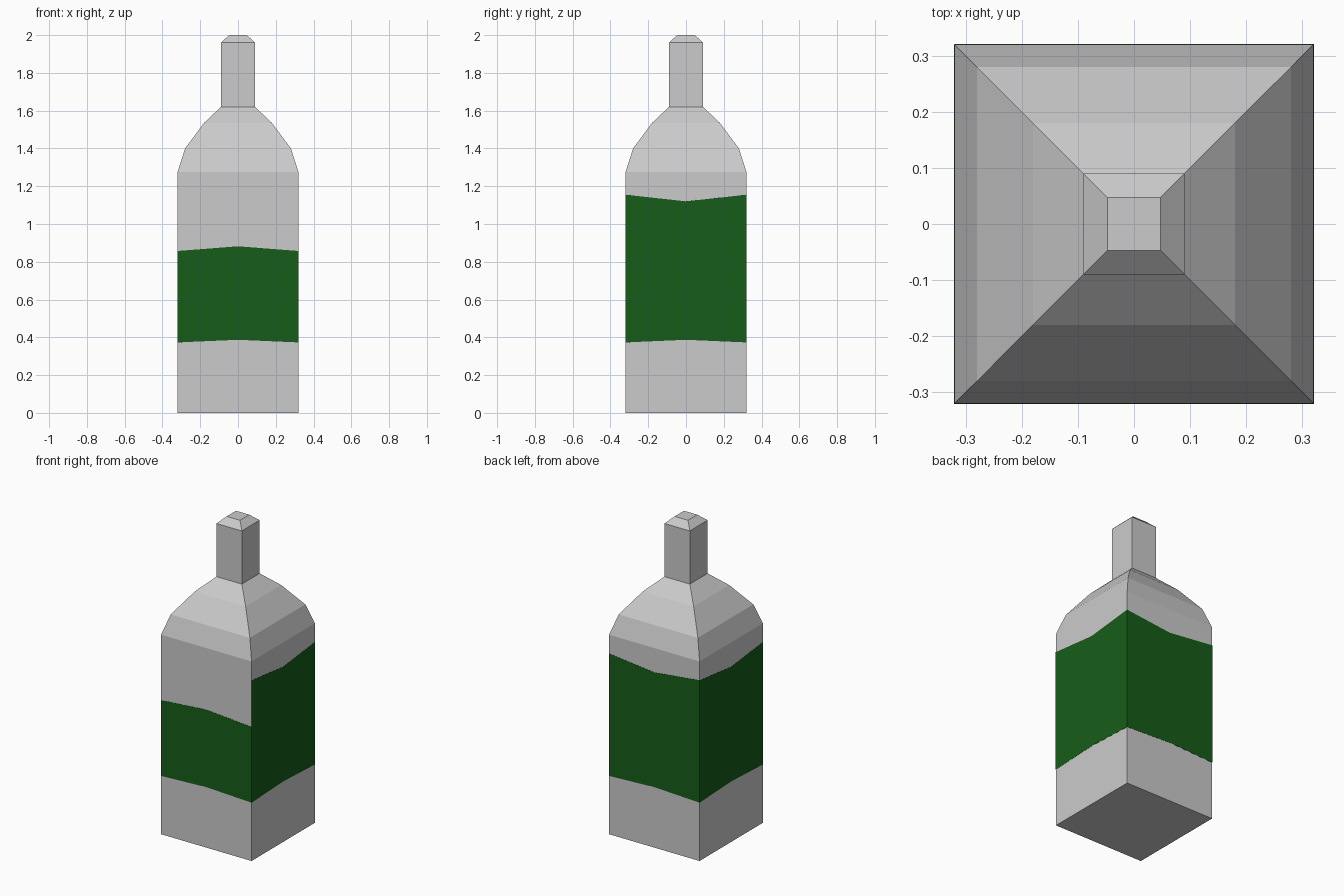
import bpy, bmesh
from mathutils import Matrix
from math import pi

if "Cube" in bpy.data.objects:
    bpy.data.objects.remove(bpy.data.objects["Cube"])


def make_object(name, bm):
    bmesh.ops.recalc_face_normals(bm, faces=bm.faces)
    mesh = bpy.data.meshes.new(name)
    bm.to_mesh(mesh)
    bm.free()
    obj = bpy.data.objects.new(name, mesh)
    bpy.context.collection.objects.link(obj)
    return obj


def loft(name, rings):
    """Skin a closed solid through rings of equal point count."""
    bm = bmesh.new()
    loops = [[bm.verts.new(p) for p in ring] for ring in rings]
    n = len(loops[0])
    for a, b in zip(loops, loops[1:]):
        for i in range(n):
            j = (i + 1) % n
            bm.faces.new((a[i], a[j], b[j], b[i]))
    bm.faces.new(loops[0])
    bm.faces.new(loops[-1])
    return make_object(name, bm)


def square(half, z):
    return [(sx * half, sy * half, z)
            for sx, sy in ((-1, -1), (1, -1), (1, 1), (-1, 1))]


# Square bottle: body, stepped shoulder, neck and chamfered lip
PROFILE = [(0.32, 0), (0.32, 1.275), (0.28, 1.40), (0.18, 1.535),
           (0.09, 1.62), (0.09, 1.96), (0.047, 2.0)]
loft("bottle", [square(h, z) for h, z in PROFILE])

# Label material
green = bpy.data.materials.new("label_green")
green.diffuse_color = (0.008, 0.11, 0.009, 1)
green.use_nodes = True
green.node_tree.nodes["Principled BSDF"].inputs["Base Color"].default_value = green.diffuse_color


def label(name, angle, top_edge, top_mid):
    """Thin mitred panel whose top and bottom bend at the middle."""
    def outline(h):
        return [(-h, -h, 0.373), (0, -h, 0.387), (h, -h, 0.373),
                (h, -h, top_edge), (0, -h, top_mid), (-h, -h, top_edge)]
    obj = loft(name, [outline(0.315), outline(0.321)])
    obj.data.transform(Matrix.Rotation(angle, 4, 'Z'))
    obj.data.materials.append(green)


# Short label in front, taller ones on the other three sides
label("front_label", 0, 0.857, 0.882)
for i, side in enumerate(("right", "back", "left"), 1):
    label(side + "_label", i * pi / 2, 1.155, 1.12)
